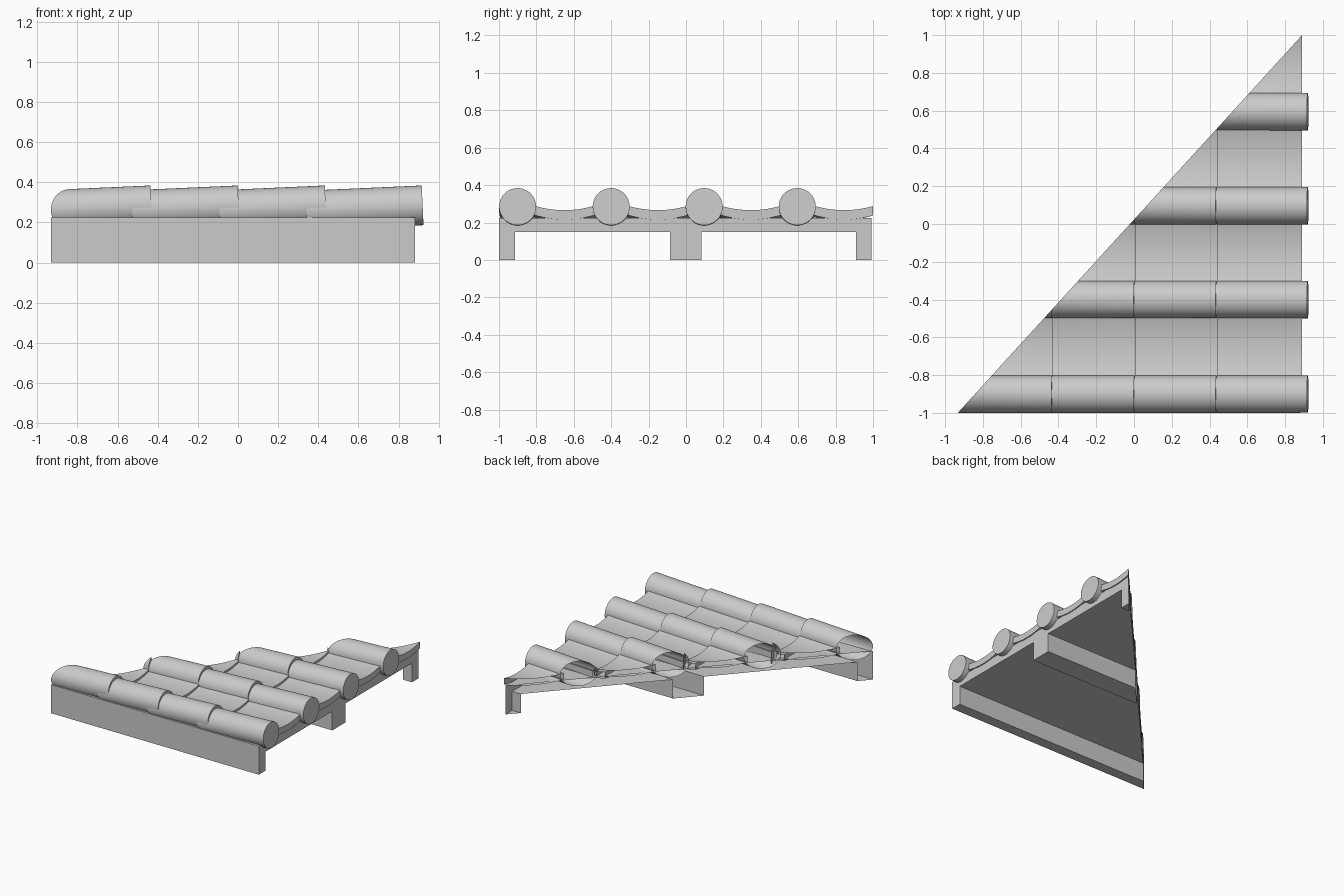
import bpy, bmesh, math
from mathutils import Vector, Matrix

cube = bpy.data.objects.get("Cube")
if cube:
    bpy.data.objects.remove(cube, do_unlink=True)

clay = bpy.data.materials.new("plain grey")
clay.use_nodes = True
GREY = (0.6, 0.6, 0.6, 1)
clay.diffuse_color = GREY
clay.node_tree.nodes["Principled BSDF"].inputs["Base Color"].default_value = GREY

WEST = -0.933                      # sharp corner of the triangular plan
HIP_NORMAL = Vector((-2, 1.823, 0)).normalized()


def finish(name, bm, smooth=False):
    """Trim along the diagonal hip, leaving the cut open, and make the object."""
    bmesh.ops.recalc_face_normals(bm, faces=bm.faces[:])
    bmesh.ops.bisect_plane(bm, geom=bm.verts[:] + bm.edges[:] + bm.faces[:],
                           plane_co=(WEST, -1, 0), plane_no=HIP_NORMAL, clear_outer=True)
    if not bm.faces:
        bm.free()
        return
    mesh = bpy.data.meshes.new(name)
    bm.to_mesh(mesh)
    bm.free()
    mesh.materials.append(clay)
    obj = bpy.data.objects.new(name, mesh)
    bpy.context.collection.objects.link(obj)
    if smooth:
        bpy.ops.object.select_all(action='DESELECT')
        obj.select_set(True)
        bpy.context.view_layer.objects.active = obj
        bpy.ops.object.shade_smooth_by_angle(angle=math.radians(35))


def extrude_profile(bm, profile, x0, x1, drop=0.0):
    """Closed prism of a (y, z) profile along x, lower by drop at x0."""
    low = [bm.verts.new((x0, y, z - drop)) for y, z in profile]
    high = [bm.verts.new((x1, y, z)) for y, z in profile]
    bm.faces.new(low)
    bm.faces.new(high)
    for i in range(len(profile)):
        j = (i + 1) % len(profile)
        bm.faces.new((low[i], low[j], high[j], high[i]))


# Deck and its three beams, as one continuous section
section = [(-1, 0), (-0.915, 0), (-0.915, 0.15), (-0.085, 0.15), (-0.085, 0), (0.083, 0),
           (0.083, 0.15), (0.908, 0.15), (0.908, 0), (1, 0), (1, 0.225), (-1, 0.225)]
bm = bmesh.new()
extrude_profile(bm, section, WEST - 0.05, 0.882)
finish("deck_and_beams", bm)

# Overlapping courses of round cover tiles and sagging pan tiles
ROWS = [-0.9, -0.4, 0.097, 0.595]
COVER_ENDS = [0.92, 0.437, 0.003, -0.432]
PAN_ENDS = [0.89, 0.445, 0.007, -0.43]
TILT = 0.045
STEPS = 12

for r, y in enumerate(ROWS):
    for c, end in enumerate(COVER_ENDS):
        length = 0.58 if c == 0 else 0.53
        bm = bmesh.new()
        bmesh.ops.create_cone(bm, cap_ends=True, segments=40, radius1=0.099, radius2=0.099,
                              depth=length,
                              matrix=Matrix.Translation((end, y, 0.285))
                              @ Matrix.Rotation(math.pi / 2 - TILT, 4, 'Y')
                              @ Matrix.Translation((0, 0, -length / 2)))
        finish(f"cover_tile_{r + 1}_{c + 1}", bm, smooth=True)

    for c, end in enumerate(PAN_ENDS):
        offsets = [-0.17 + 0.34 * i / STEPS for i in range(STEPS + 1)]
        sag = [(y + 0.25 + d, 0.266 + 0.9 * d * d) for d in offsets]
        outline = sag + [(py, pz - 0.05) for py, pz in reversed(sag)]
        bm = bmesh.new()
        extrude_profile(bm, outline, end - 0.5, end, drop=0.018)
        finish(f"pan_tile_{r + 1}_{c + 1}", bm, smooth=True)
